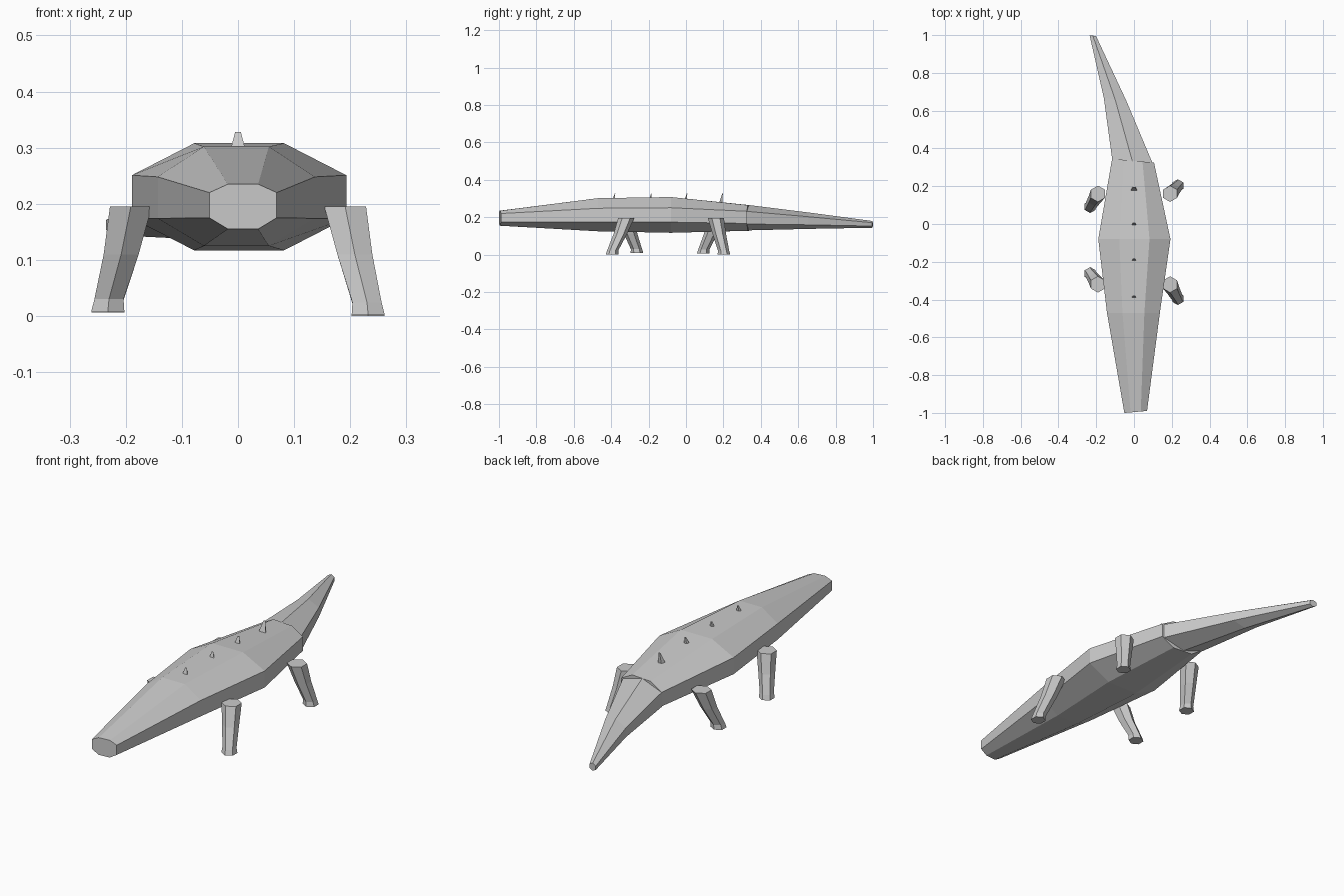
import bpy
import bmesh
from math import cos, sin, pi

old = bpy.data.objects.get("Cube")
if old:
    bpy.data.objects.remove(old)


def material(name, value):
    m = bpy.data.materials.new(name)
    m.use_nodes = True
    colour = (value, value, value, 1)
    m.diffuse_color = colour
    m.node_tree.nodes["Principled BSDF"].inputs["Base Color"].default_value = colour
    return m


grey = material("grey hide", 0.6)


def loft(name, rings):
    """Skin matching rings of points and close both ends."""
    bm = bmesh.new()
    loops = [[bm.verts.new(p) for p in ring] for ring in rings]
    n = len(loops[0])
    for a, b in zip(loops, loops[1:]):
        for i in range(n):
            j = (i + 1) % n
            bm.faces.new((a[i], a[j], b[j], b[i]))
    bm.faces.new(loops[0])
    bm.faces.new(loops[-1])
    bmesh.ops.recalc_face_normals(bm, faces=bm.faces)
    mesh = bpy.data.meshes.new(name)
    bm.to_mesh(mesh)
    bm.free()
    mesh.materials.append(grey)
    ob = bpy.data.objects.new(name, mesh)
    bpy.context.collection.objects.link(ob)
    return ob


def octagon(cx, y, half, flat, bottom, low, high, top, yaw):
    outline = [(flat, bottom), (half, low), (half, high), (flat, top),
               (-flat, top), (-half, high), (-half, low), (-flat, bottom)]
    return [(cx + x, y + yaw * x, z) for x, z in outline]


def hexagon(cx, y, half, bottom, top, yaw):
    mid, h = (bottom + top) / 2, (top - bottom) / 4
    outline = [(0, bottom), (half, mid - h), (half, mid + h),
               (0, top), (-half, mid + h), (-half, mid - h)]
    return [(cx + x, y + yaw * x, z) for x, z in outline]


# Body: eight-sided trunk narrowing to a blunt snout
loft("body", [
    octagon(0.009, -0.995, 0.06, 0.027, 0.155, 0.175, 0.22, 0.235, 0.09),
    octagon(-0.003, -0.47, 0.14, 0.058, 0.125, 0.174, 0.248, 0.302, 0),
    octagon(0.002, -0.08, 0.191, 0.08, 0.117, 0.174, 0.251, 0.308, 0),
    octagon(-0.005, 0.335, 0.111, 0.05, 0.128, 0.167, 0.232, 0.265, -0.09),
])

# Tail: six-sided, ridged on top, swinging to one side
loft("tail", [
    hexagon(-0.008, 0.33, 0.107, 0.13, 0.266, -0.09),
    hexagon(-0.1, 0.66, 0.06, 0.138, 0.225, -0.15),
    hexagon(-0.218, 0.997, 0.017, 0.144, 0.18, -0.1),
])


# Legs: six-sided, splayed outwards, with flared feet
def leg(name, side, y, foot_y, ground):
    rings = []
    for t, z, r in ((0, 0.195, 0.043), (0.42, 0.11, 0.036),
                    (0.95, ground + 0.022, 0.03), (1, ground, 0.034)):
        cx, cy = side * (0.191 + 0.041 * t), y + (foot_y - y) * t
        rings.append([(cx + r * sin(i * pi / 3), cy + r * cos(i * pi / 3), z)
                      for i in range(6)])
    loft(name, rings)


leg("front_left_leg", 1, -0.32, -0.395, 0.002)
leg("front_right_leg", -1, -0.32, -0.262, 0.008)
leg("back_left_leg", 1, 0.16, 0.203, 0)
leg("back_right_leg", -1, 0.16, 0.092, 0.006)

# Back spikes: small tapered plates leaning backwards
for k, y in enumerate((-0.39, -0.195, -0.005, 0.185)):
    rings = []
    for z, w, d, lean in ((0.275, 0.019, 0.012, -0.003), (0.328, 0.005, 0.002, 0.01)):
        rings.append([(-w, y + lean - d / 2, z), (w, y + lean - d / 2, z),
                      (w / 2, y + lean + d, z), (-w / 2, y + lean + d, z)])
    loft(f"back_spike_{k + 1}", rings)
